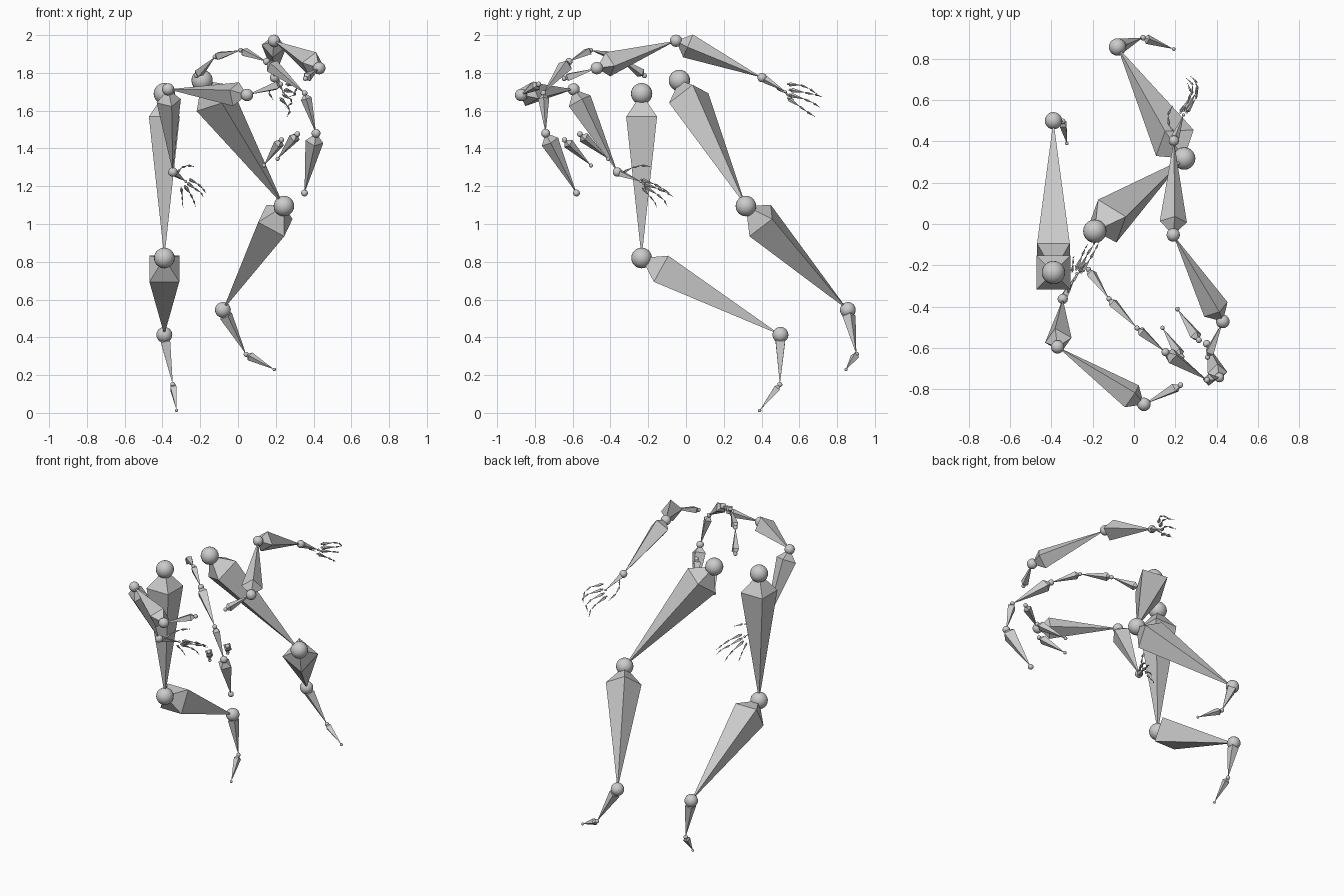
import bpy, bmesh, math
from mathutils import Vector as V, Matrix

LATERAL = V((.69, .69, .2))


def bone(name, head, tail, side=LATERAL):
    """Stretched octahedron with a ball at each end."""
    head, tail = V(head), V(tail)
    d = tail - head
    L = d.length
    y = d.normalized()
    x = side - y * side.dot(y)
    x.normalize()
    z = x.cross(y)
    bm = bmesh.new()
    # octahedral body
    a, b = bm.verts.new(head), bm.verts.new(tail)
    c = head + d * .14
    w = .094 * L
    ring = [bm.verts.new(c + x * (w * i) + z * (w * j)) for i, j in ((1, 1), (-1, 1), (-1, -1), (1, -1))]
    for i in range(4):
        p, q = ring[i], ring[(i + 1) % 4]
        bm.faces.new((a, q, p))
        bm.faces.new((b, p, q))
    bmesh.ops.recalc_face_normals(bm, faces=bm.faces[:])
    # joint balls
    flat = set(bm.faces)
    for p, r in ((head, .065 * L), (tail, .05 * L)):
        bmesh.ops.create_uvsphere(bm, u_segments=20, v_segments=12, radius=r, matrix=Matrix.Translation(p))
    for f in bm.faces:
        f.smooth = f not in flat
    me = bpy.data.meshes.new(name)
    bm.to_mesh(me)
    bm.free()
    bpy.context.collection.objects.link(bpy.data.objects.new(name, me))


def chain(names, pts, side=None):
    """Connected bones; the hinge axis of the first bend sets the roll."""
    pts = [V(p) for p in pts]
    if side is None:
        side = (pts[1] - pts[0]).cross(pts[2] - pts[1])
    for n, p, q in zip(names, pts, pts[1:]):
        bone(n, p, q, side)


# legs
LEG = ("thigh", "shin", "foot", "toe")
chain(["right_" + n for n in LEG],
      [(-.39, -.235, 1.69), (-.39, -.235, .82), (-.39, .5, .413), (-.345, .497, .15), (-.325, .39, .013)])
chain(["left_" + n for n in LEG],
      [(-.19, -.035, 1.76), (.243, .317, 1.095), (-.08, .857, .545), (.043, .902, .31), (.192, .847, .23)])

# spine, neck and head
chain(["spine_1", "spine_2", "spine_3", "chest", "neck", "head"],
      [(-.22, -.22, 1.785), (-.121, -.362, 1.885), (.015, -.504, 1.92), (.152, -.62, 1.86),
       (.353, -.755, 1.693), (.413, -.743, 1.48), (.352, -.58, 1.164)], LATERAL)

# front chest bones
bone("right_breast", (.23, -.643, 1.445), (.138, -.503, 1.31))
bone("left_breast", (.314, -.562, 1.476), (.21, -.412, 1.345))

# shoulders and arms
bone("left_shoulder", (.356, -.645, 1.77), (.43, -.472, 1.825))
bone("right_shoulder", (.225, -.78, 1.74), (.048, -.873, 1.683))
ARM = ("upper_arm", "forearm", "hand")
chain(["left_" + n for n in ARM],
      [(.43, -.472, 1.825), (.19, -.053, 1.97), (.193, .403, 1.775), (.24, .528, 1.70)])
chain(["right_" + n for n in ARM],
      [(.048, -.873, 1.683), (-.37, -.595, 1.713), (-.345, -.363, 1.275), (-.277, -.24, 1.225)])

# fingers and thumbs: four joints each
HANDS = {
    "left": [
        [(.19, .45, 1.745), (.168, .48, 1.72), (.165, .53, 1.69), (.185, .57, 1.66)],
        [(.255, .54, 1.74), (.30, .61, 1.735), (.31, .655, 1.715), (.295, .69, 1.69)],
        [(.25, .55, 1.71), (.30, .635, 1.695), (.305, .685, 1.685), (.275, .715, 1.675)],
        [(.24, .55, 1.685), (.28, .63, 1.66), (.285, .675, 1.64), (.255, .705, 1.62)],
        [(.225, .54, 1.665), (.265, .605, 1.62), (.275, .64, 1.595), (.26, .68, 1.57)]],
    "right": [
        [(-.32, -.33, 1.275), (-.295, -.28, 1.30), (-.265, -.235, 1.31), (-.235, -.19, 1.305)],
        [(-.255, -.235, 1.235), (-.21, -.165, 1.21), (-.185, -.12, 1.185), (-.17, -.09, 1.165)],
        [(-.265, -.225, 1.215), (-.225, -.145, 1.185), (-.195, -.10, 1.165), (-.185, -.07, 1.145)],
        [(-.28, -.22, 1.20), (-.25, -.15, 1.155), (-.235, -.115, 1.125), (-.225, -.10, 1.095)],
        [(-.30, -.23, 1.19), (-.295, -.19, 1.145), (-.295, -.165, 1.115), (-.29, -.155, 1.09)]],
}
for s, fingers in HANDS.items():
    for f, pts in zip(("thumb", "index", "middle", "ring", "little"), fingers):
        chain([f"{s}_{f}_{i}" for i in (1, 2, 3)], pts, LATERAL)
